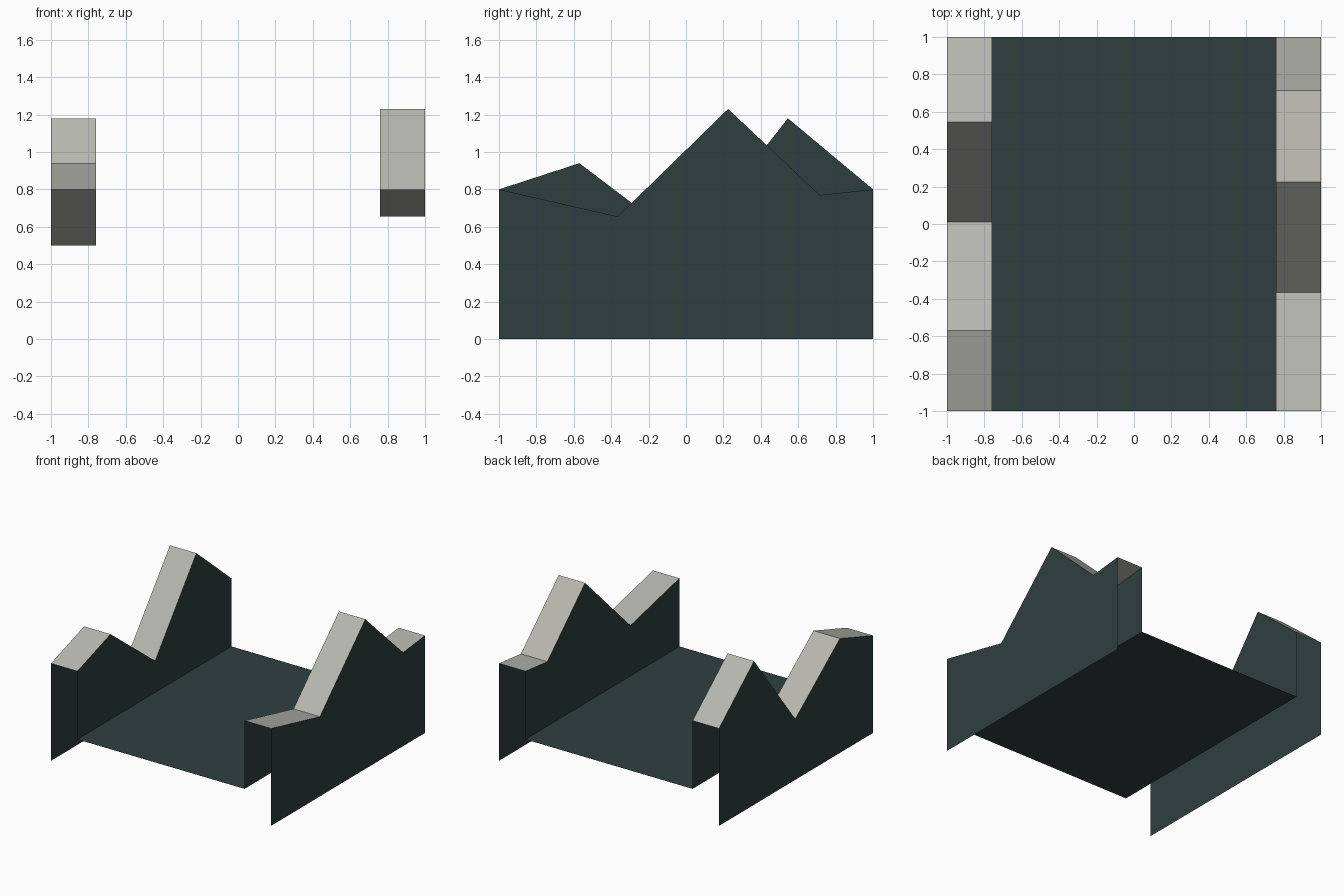
import bpy
import bmesh

if "Cube" in bpy.data.objects:
    bpy.data.objects.remove(bpy.data.objects["Cube"])

OUTER, INNER, FLOOR_Z = 1.0, 0.76, 0.24

# Ridge profiles (y, z) running front to back
LEFT_RIDGE = [(-1, 0.80), (-0.57, 0.94), (0.01, 0.50), (0.545, 1.18), (1, 0.80)]
RIGHT_RIDGE = [(-1, 0.80), (-0.365, 0.655), (0.225, 1.23), (0.715, 0.77), (1, 0.80)]


def material(name, rgb):
    mat = bpy.data.materials.new(name)
    mat.diffuse_color = (*rgb, 1.0)
    mat.use_nodes = True
    mat.node_tree.nodes["Principled BSDF"].inputs["Base Color"].default_value = mat.diffuse_color
    return mat


dark = material("dark slate", (0.0296, 0.0482, 0.0482))
pale = material("pale grey", (0.468, 0.474, 0.429))


def strip(name, rows_a, rows_b, facing, mat):
    """Open sheet between two matching point rows, with normals along facing."""
    bm = bmesh.new()
    a = [bm.verts.new(p) for p in rows_a]
    b = [bm.verts.new(p) for p in rows_b]
    for i in range(len(a) - 1):
        face = bm.faces.new((a[i], a[i + 1], b[i + 1], b[i]))
        face.normal_update()
        if sum(n * f for n, f in zip(face.normal, facing)) < 0:
            face.normal_flip()
    mesh = bpy.data.meshes.new(name)
    bm.to_mesh(mesh)
    bm.free()
    mesh.materials.append(mat)
    obj = bpy.data.objects.new(name, mesh)
    bpy.context.collection.objects.link(obj)


# Hollow side walls: outer sheet to the ground, inner sheet to the floor, pale cap
for side, sign, ridge in (("left", -1, LEFT_RIDGE), ("right", 1, RIGHT_RIDGE)):
    xo, xi = sign * OUTER, sign * INNER
    top_out = [(xo, y, z) for y, z in ridge]
    top_in = [(xi, y, z) for y, z in ridge]
    strip(side + "_outer_wall", [(xo, y, 0) for y, z in ridge], top_out, (sign, 0, 0), dark)
    strip(side + "_inner_wall", [(xi, y, FLOOR_Z) for y, z in ridge], top_in, (-sign, 0, 0), dark)
    strip(side + "_wall_cap", top_out, top_in, (0, 0, 1), pale)

# Raised floor sheet between the walls
strip("floor", [(-INNER, -1, FLOOR_Z), (-INNER, 1, FLOOR_Z)],
      [(INNER, -1, FLOOR_Z), (INNER, 1, FLOOR_Z)], (0, 0, 1), dark)
